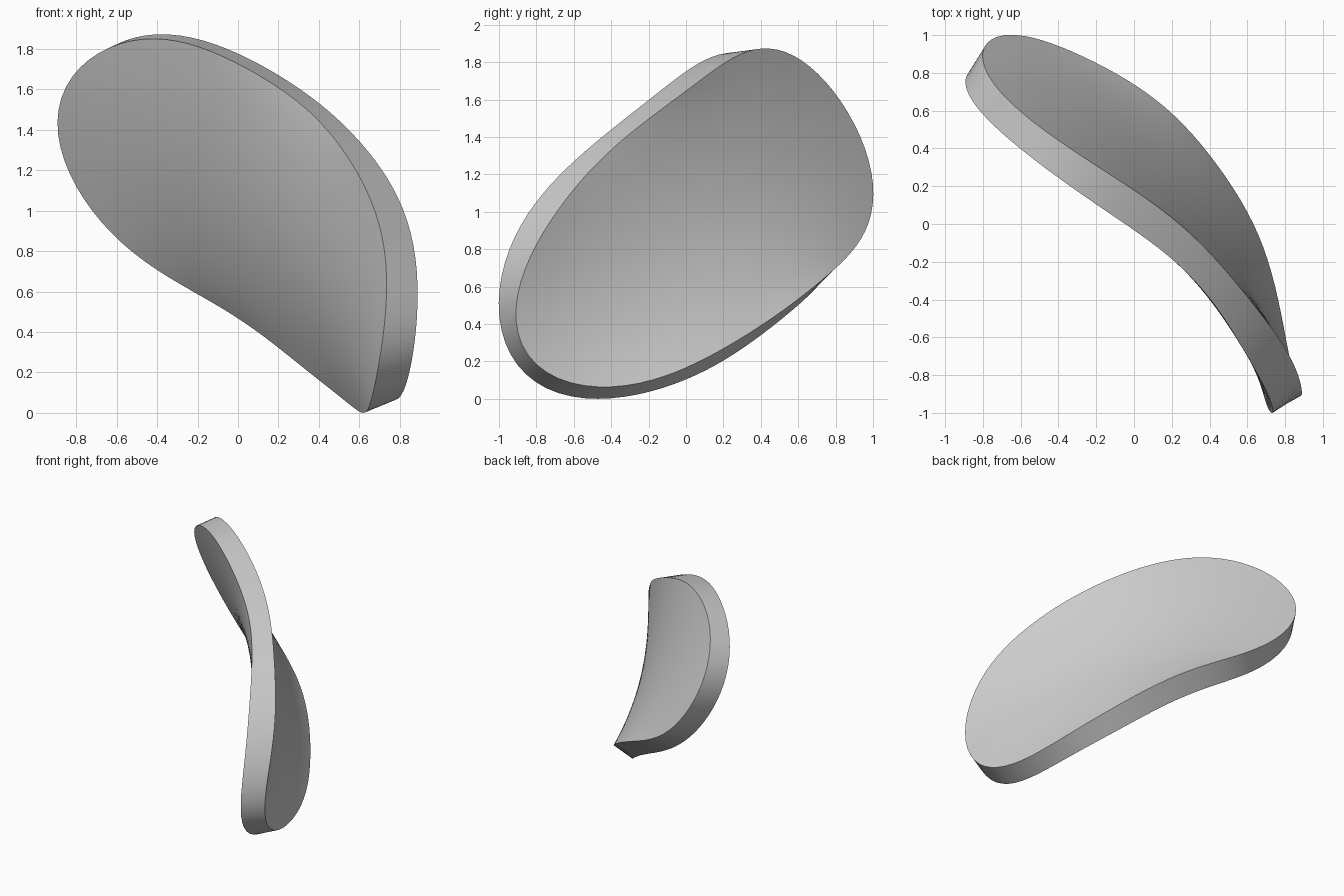
import bpy, bmesh, math
from mathutils import Vector

if "Cube" in bpy.data.objects:
    bpy.data.objects.remove(bpy.data.objects["Cube"])

# Rim of the back face and of the front face, both starting at the top
# and running towards the right-hand end
back_rim = [(-.34, .41, 1.87), (-.02, .19, 1.79), (.2, .03, 1.67), (.4, -.15, 1.525),
            (.6, -.38, 1.35), (.75, -.59, 1.14), (.85, -.75, .9), (.89, -.88, .61),
            (.885, -.92, .43), (.85, -.85, .22), (.81, -.62, .085), (.775, -.45, .065),
            (.71, -.2, .10), (.63, 0, .165), (.52, .2, .26), (.375, .4, .39),
            (.18, .6, .54), (-.08, .79, .68), (-.34, .92, .83), (-.63, 1, 1.07),
            (-.78, .96, 1.32), (-.79, .85, 1.57), (-.71, .7, 1.74), (-.56, .55, 1.84)]
front_rim = [(-.42, .26, 1.85), (-.2, .10, 1.81), (0, -.03, 1.73), (.25, -.23, 1.57),
             (.5, -.53, 1.33), (.65, -.79, 1.07), (.72, -.94, .8), (.735, -1, .53),
             (.71, -.965, .3), (.67, -.86, .12), (.645, -.68, .03), (.62, -.45, 0),
             (.56, -.2, .04), (.47, 0, .10), (.35, .2, .20), (.18, .4, .34),
             (-.06, .6, .505), (-.33, .76, .66), (-.6, .83, .86), (-.75, .84, 1.05),
             (-.86, .82, 1.25), (-.9, .76, 1.42), (-.87, .67, 1.58), (-.75, .53, 1.73),
             (-.6, .4, 1.82)]
SEGS, RINGS, ORDER = 96, 14, 6
BULGE = Vector((.80, .55, .24)) * 0.07   # slight push of both faces to the back


def resample(points, count):
    """Closed smooth curve through the points, evenly spaced by length."""
    p = [Vector(q) for q in points]
    n, fine = len(p), []
    for i in range(n):
        a, b, c, d = (p[(i + k) % n] for k in (-1, 0, 1, 2))
        for j in range(12):
            t = j / 12
            fine.append(0.5 * (2 * b + (c - a) * t + (2 * a - 5 * b + 4 * c - d) * t * t
                               + (3 * b - a - 3 * c + d) * t ** 3))
    fine.append(fine[0].copy())
    lengths = [0.0]
    for u, v in zip(fine, fine[1:]):
        lengths.append(lengths[-1] + (v - u).length)
    out, k = [], 0
    for i in range(count):
        s = lengths[-1] * i / count
        while lengths[k + 1] < s:
            k += 1
        f = (s - lengths[k]) / (lengths[k + 1] - lengths[k])
        out.append(fine[k].lerp(fine[k + 1], f))
    return out


def saddle_face(bm, points):
    """Fill a rim with a soap-film like saddle surface; returns its rim verts."""
    rim = resample(points, SEGS)
    ang = [2 * math.pi * i / SEGS for i in range(SEGS)]
    mid = sum(rim, Vector()) / SEGS
    coef = []
    for k in range(1, ORDER + 1):
        ca = sum((q * math.cos(k * t) for q, t in zip(rim, ang)), Vector()) * 2 / SEGS
        sa = sum((q * math.sin(k * t) for q, t in zip(rim, ang)), Vector()) * 2 / SEGS
        coef.append((k, ca, sa))
    centre, prev = bm.verts.new(mid + BULGE), None
    for r in range(1, RINGS + 1):
        rad = r / RINGS
        base = mid + BULGE * (1 - rad * rad)
        ring = [bm.verts.new(base + sum(((ca * math.cos(k * t) + sa * math.sin(k * t)) * rad ** k
                                         for k, ca, sa in coef), Vector())) for t in ang]
        for i in range(SEGS):
            j = (i + 1) % SEGS
            if prev:
                bm.faces.new((prev[i], ring[i], ring[j], prev[j]))
            else:
                bm.faces.new((centre, ring[i], ring[j]))
        prev = ring
    return prev


# Curved saddle plate: two faces joined by an edge band
bm = bmesh.new()
a, b = saddle_face(bm, back_rim), saddle_face(bm, front_rim)
for i in range(SEGS):
    j = (i + 1) % SEGS
    bm.faces.new((a[i], b[i], b[j], a[j]))
bmesh.ops.recalc_face_normals(bm, faces=bm.faces)
low = min(v.co.z for v in bm.verts)
bmesh.ops.translate(bm, vec=(0, 0, -low), verts=bm.verts)
mesh = bpy.data.meshes.new("curved_plate")
bm.to_mesh(mesh)
bm.free()
plate = bpy.data.objects.new("curved_plate", mesh)
bpy.context.collection.objects.link(plate)
bpy.context.view_layer.objects.active = plate
plate.select_set(True)
bpy.ops.object.shade_smooth_by_angle(angle=math.radians(35))
